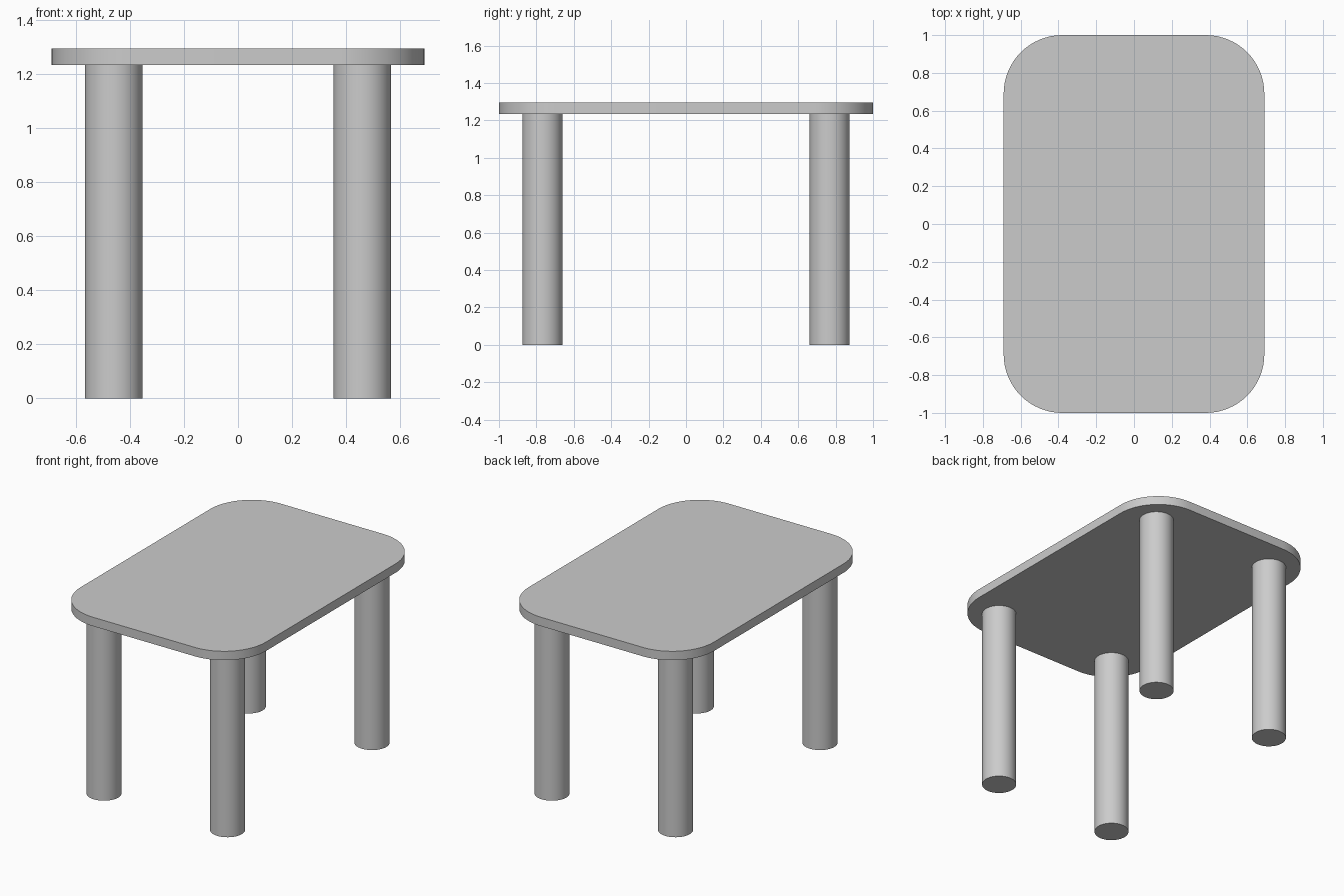
import bpy
import bmesh
from math import cos, sin, pi, radians

cube = bpy.data.objects.get("Cube")
if cube:
    bpy.data.objects.remove(cube, do_unlink=True)

HALF_X, HALF_Y, CORNER = 0.69, 1.0, 0.31
UNDERSIDE, HEIGHT = 1.235, 1.295
LEG_X, LEG_Y, LEG_RADIUS = 0.46, 0.768, 0.107

grey = bpy.data.materials.new("light grey")
grey.use_nodes = True
colour = (0.6, 0.6, 0.6, 1)
grey.diffuse_color = colour
grey.node_tree.nodes["Principled BSDF"].inputs["Base Color"].default_value = colour


def rounded_outline(half_x, half_y, radius, steps=16):
    """Outline of a rounded rectangle, counter-clockwise."""
    points = []
    for quarter, (sx, sy) in enumerate([(1, 1), (-1, 1), (-1, -1), (1, -1)]):
        for i in range(steps + 1):
            a = (quarter + i / steps) * pi / 2
            points.append((sx * (half_x - radius) + radius * cos(a),
                           sy * (half_y - radius) + radius * sin(a)))
    return points


def circle_outline(x, y, radius, sides=48):
    return [(x + radius * cos(2 * pi * i / sides), y + radius * sin(2 * pi * i / sides))
            for i in range(sides)]


def extrude_outline(name, outline, bottom, top):
    """Solid prism with smooth sides and sharp rims."""
    bm = bmesh.new()
    face = bm.faces.new([bm.verts.new((x, y, bottom)) for x, y in outline])
    result = bmesh.ops.extrude_face_region(bm, geom=[face], use_keep_orig=True)
    raised = [v for v in result["geom"] if isinstance(v, bmesh.types.BMVert)]
    bmesh.ops.translate(bm, verts=raised, vec=(0, 0, top - bottom))
    bmesh.ops.recalc_face_normals(bm, faces=bm.faces)
    mesh = bpy.data.meshes.new(name)
    bm.to_mesh(mesh)
    bm.free()
    mesh.materials.append(grey)
    obj = bpy.data.objects.new(name, mesh)
    bpy.context.collection.objects.link(obj)
    bpy.ops.object.select_all(action="DESELECT")
    obj.select_set(True)
    bpy.context.view_layer.objects.active = obj
    bpy.ops.object.shade_smooth_by_angle(angle=radians(30))
    return obj


# Table top
extrude_outline("table_top", rounded_outline(HALF_X, HALF_Y, CORNER), UNDERSIDE, HEIGHT)

# Four round legs
for side, sx in (("left", 1), ("right", -1)):
    for end, sy in (("front", -1), ("back", 1)):
        extrude_outline(f"{end}_{side}_leg",
                        circle_outline(sx * LEG_X, sy * LEG_Y, LEG_RADIUS), 0, UNDERSIDE)
